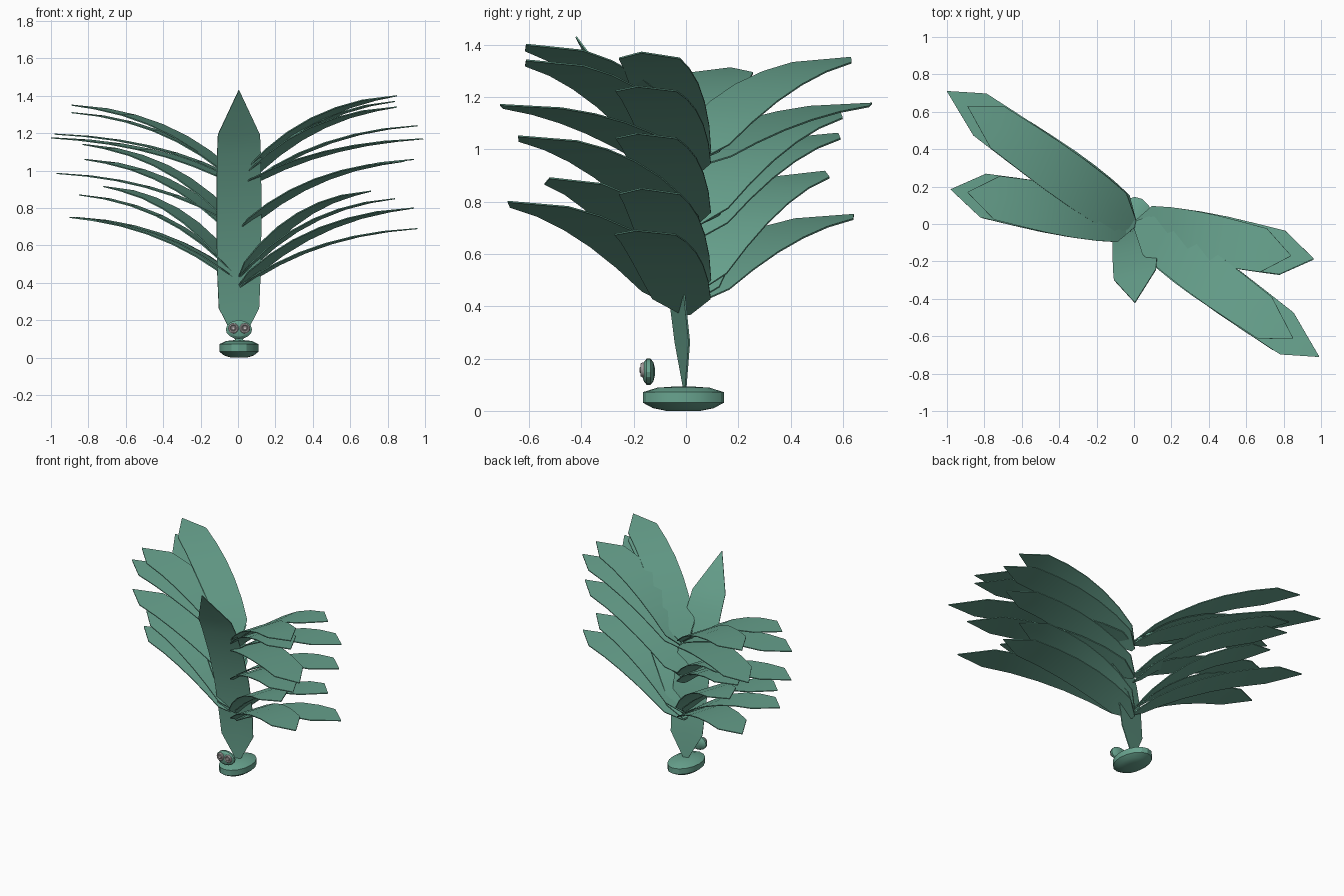
import bpy, bmesh, math
from mathutils import Vector

if "Cube" in bpy.data.objects:
    bpy.data.objects.remove(bpy.data.objects["Cube"])


def material(name, color):
    m = bpy.data.materials.new(name)
    m.diffuse_color = (*color, 1)
    m.use_nodes = True
    m.node_tree.nodes["Principled BSDF"].inputs["Base Color"].default_value = m.diffuse_color
    return m


GREEN = material("sea green", (0.14, 0.37, 0.275))
GREY = material("pale grey", (0.60, 0.56, 0.56))
DARK = material("mid grey", (0.25, 0.23, 0.23))


def finish(name, bm, mat, angle=30, thickness=0):
    bmesh.ops.recalc_face_normals(bm, faces=bm.faces)
    me = bpy.data.meshes.new(name)
    bm.to_mesh(me)
    bm.free()
    me.materials.append(mat)
    ob = bpy.data.objects.new(name, me)
    bpy.context.collection.objects.link(ob)
    bpy.ops.object.select_all(action='DESELECT')
    ob.select_set(True)
    bpy.context.view_layer.objects.active = ob
    if thickness:
        sol = ob.modifiers.new("thickness", 'SOLIDIFY')
        sol.thickness = thickness
        sol.offset = 0
        bpy.ops.object.modifier_apply(modifier=sol.name)
    bpy.ops.object.shade_smooth_by_angle(angle=math.radians(angle))
    return ob


def leaf(name, base, tip, bend, yaw=0, width=0.24, belly=1.11, corner=0.85):
    """Thin blade along a curved spine; bend = control point as parts of run and rise."""
    base, tip = Vector(base), Vector(tip)
    d = tip - base
    ctrl = base + Vector((d.x * bend[0], d.y * bend[0], d.z * bend[1]))
    az = math.atan2(d.y, d.x) + math.radians(yaw)
    side = Vector((-math.sin(az), math.cos(az), 0))
    mid = (1 + belly) / 2
    rows = [(0, .15), (.11, .94), (.25, mid), (.4, belly), (.55, belly), (.7, mid), (corner, .98), (1, .01)]
    bm = bmesh.new()
    prev = None
    for t, w in rows:
        p = base * (1 - t) ** 2 + ctrl * 2 * t * (1 - t) + tip * t * t
        row = [bm.verts.new(p + side * (w * width / 2 * s)) for s in (-1, 0, 1)]
        if prev:
            for i in range(2):
                bm.faces.new((prev[i], prev[i + 1], row[i + 1], row[i]))
        prev = row
    return finish(name, bm, GREEN, 30, 0.006)


def lathe(name, profile, center, scale, mat, facing_front=False, sides=16):
    """Turn a (radius, height) profile, stretched by scale, upright or facing the front."""
    bm = bmesh.new()
    rings = []
    for r, h in profile:
        ring = []
        for k in range(sides):
            a = 2 * math.pi * k / sides
            u, v = r * math.cos(a) * scale[0], r * math.sin(a) * scale[1]
            p = Vector((u, -h, v)) if facing_front else Vector((u, v, h))
            ring.append(bm.verts.new(p + Vector(center)))
        rings.append(ring)
    for a, b in zip(rings, rings[1:]):
        for k in range(sides):
            j = (k + 1) % sides
            bm.faces.new((a[k], a[j], b[j], b[k]))
    bm.faces.new(rings[0])
    bm.faces.new(rings[-1])
    return finish(name, bm, mat, 24)


# Upright middle leaf, which also forms the stalk
leaf("middle_leaf", (0.005, -0.005, 0.09), (0.005, -0.42, 1.43), (0.05, 0.6), 14, 0.236, 1.04, 0.79)

# Side leaves: twist of the blade, then tip x, tip y, tip z, rise above the attachment point
SIDE_LEAVES = {
    "right_front_leaf": (18, [(.85, -.61, 1.40, .48), (.85, -.61, 1.34, .43), (.99, -.71, 1.17, .27),
                              (.89, -.64, 1.05, .38), (.71, -.52, .89, .47), (.94, -.68, .80, .42)]),
    "right_leaf": (3, [(.84, -.17, 1.37, .47), (.96, -.185, 1.24, .36), (.94, -.185, 1.06, .37),
                       (.84, -.17, .85, .43), (.96, -.19, .69, .32)]),
    "left_back_leaf": (18, [(-.89, .63, 1.35, .41), (-1.0, .71, 1.175, .25), (-.83, .59, 1.14, .45),
                            (-.82, .58, 1.06, .42), (-.72, .53, .915, .48), (-.90, .64, .75, .35)]),
    "left_leaf": (3, [(-.89, .17, 1.31, .38), (-.98, .185, 1.195, .25), (-.97, .18, .985, .29),
                      (-.85, .165, .87, .44), (-.87, .165, .75, .34)]),
}
for name, (yaw, tips) in SIDE_LEAVES.items():
    for i, (x, y, z, rise) in enumerate(tips):
        leaf(f"{name}_{i + 1}", (0.005, 0, z - rise), (x, y, z), (0.4, 0.9), yaw)

# Oval foot
lathe("foot", [(.4, 0.004), (.75, .015), (1, .036), (1, .076), (.65, .093), (.2, .098)],
      (0.005, -0.01, -0.004), (0.105, 0.155), GREEN)

# Small oval head in front of the stalk
lathe("head", [(.3, -.024), (.75, -.018), (1, -.007), (1, .007), (.75, .018), (.3, .024)],
      (0.005, -0.143, 0.15), (0.07, 0.05), GREEN, True)

# Ringed eyes
for side, x in (("left", -0.025), ("right", 0.037)):
    lathe(side + "_eye", [(.028, 0), (.028, .008), (.024, .013), (.019, .013), (.016, .009)],
          (x, -0.160, 0.157), (1, 1), GREY, True)
    lathe(side + "_eye_ring", [(.016, 0), (.016, .002)], (x, -0.1685, 0.157), (1, 1), DARK, True)
    lathe(side + "_pupil", [(.012, 0), (.012, .006), (.008, .009)], (x, -0.169, 0.157), (1, 1), GREY, True)
